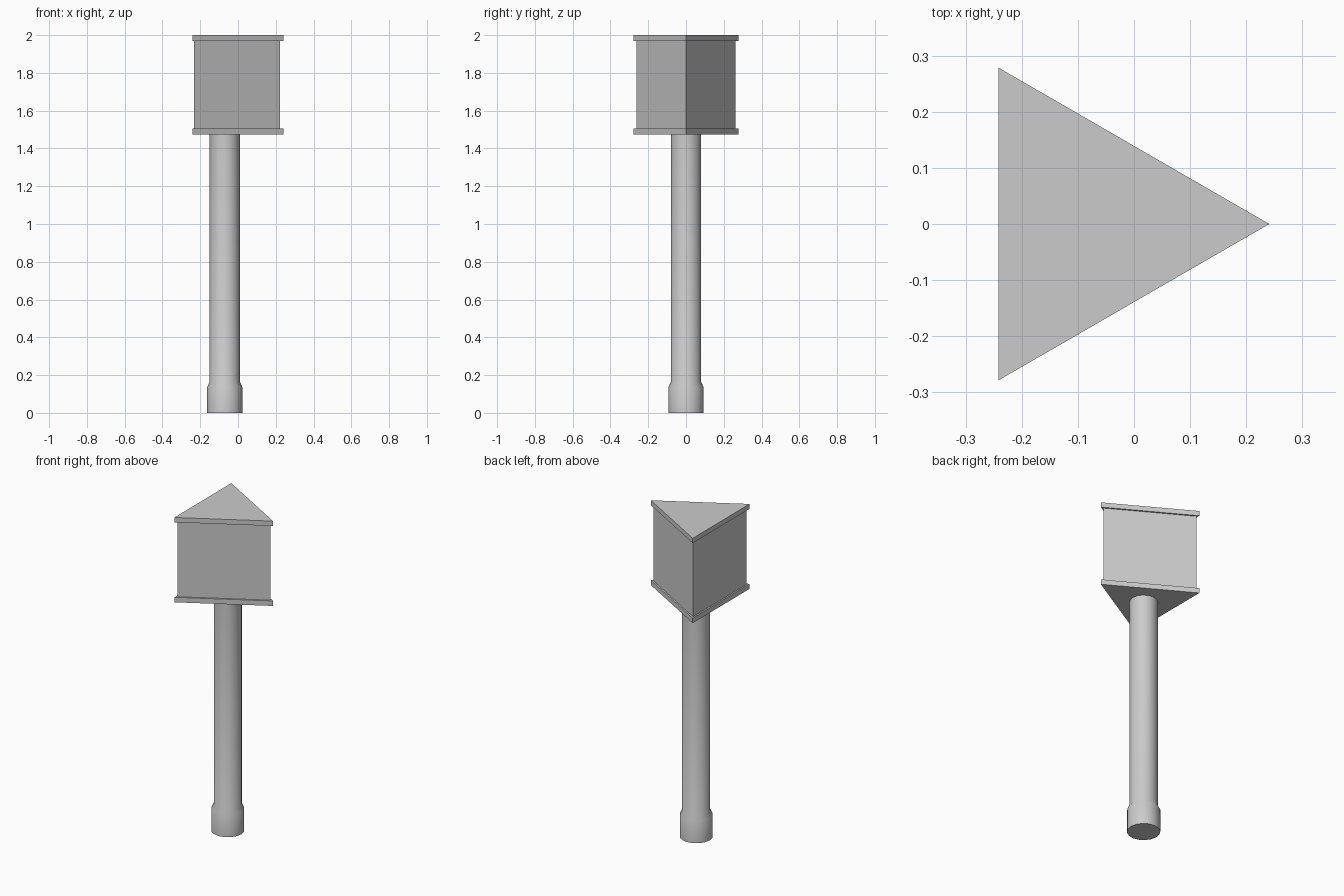
import bpy, bmesh, math

if "Cube" in bpy.data.objects:
    bpy.data.objects.remove(bpy.data.objects["Cube"])

TRI_X = -0.0805   # centroid of the triangular head
POLE_X = -0.07    # axis of the pole


def lathe(name, x, rings, sides, start=0.0, smooth=False):
    """Stack regular polygons (radius, z) into a closed solid."""
    bm = bmesh.new()
    loops = []
    for r, z in rings:
        loops.append([bm.verts.new((x + r * math.cos(start + 2 * math.pi * i / sides),
                                    r * math.sin(start + 2 * math.pi * i / sides), z))
                      for i in range(sides)])
    for a, b in zip(loops, loops[1:]):
        for i in range(sides):
            j = (i + 1) % sides
            bm.faces.new((a[i], a[j], b[j], b[i]))
    bm.faces.new(loops[0][::-1])
    bm.faces.new(loops[-1])
    mesh = bpy.data.meshes.new(name)
    bm.to_mesh(mesh)
    bm.free()
    obj = bpy.data.objects.new(name, mesh)
    bpy.context.collection.objects.link(obj)
    if smooth:
        bpy.ops.object.select_all(action='DESELECT')
        obj.select_set(True)
        bpy.context.view_layer.objects.active = obj
        bpy.ops.object.shade_smooth_by_angle(angle=math.radians(40))
    return obj


# Pole with thicker foot and tapered shoulder
lathe("pole", POLE_X, [(0.093, 0), (0.093, 0.137), (0.08, 0.165), (0.08, 1.476)],
      16, smooth=True)

# Three-sided head between two slightly larger plates
lathe("bottom_plate", TRI_X, [(0.3215, 1.474), (0.3215, 1.505)], 3)
lathe("head_box", TRI_X, [(0.303, 1.505), (0.303, 1.97)], 3)
lathe("top_plate", TRI_X, [(0.3215, 1.97), (0.3215, 2.0)], 3)
